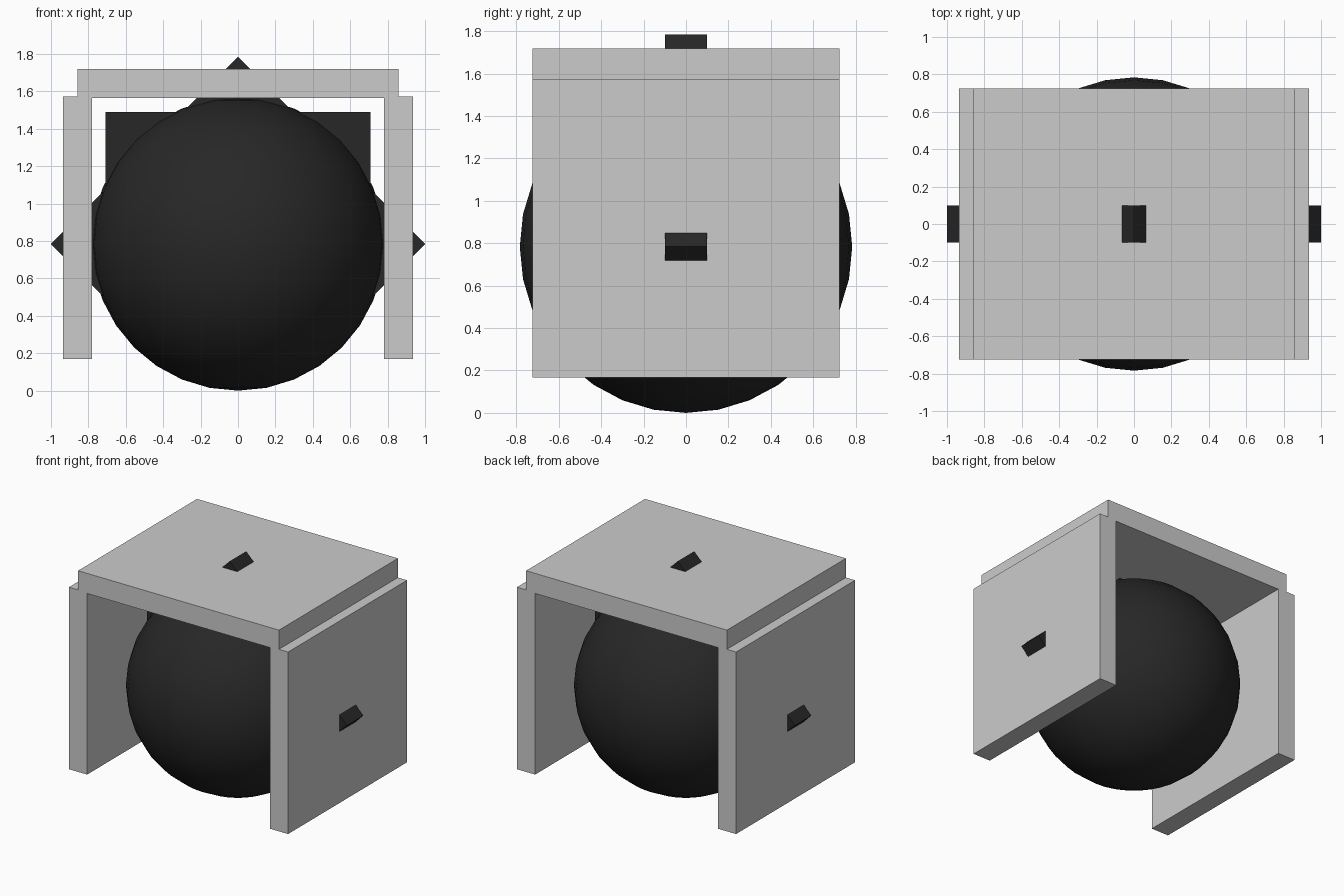
import bpy, bmesh
from math import radians
from mathutils import Matrix, Vector

cube = bpy.data.objects.get("Cube")
if cube:
    bpy.data.objects.remove(cube, do_unlink=True)

CENTRE = 0.784  # height of the ball's centre, also its radius


def material(name, value):
    mat = bpy.data.materials.new(name)
    mat.use_nodes = True
    colour = (value, value, value, 1)
    mat.diffuse_color = colour
    mat.node_tree.nodes["Principled BSDF"].inputs["Base Color"].default_value = colour
    return mat


light_grey = material("light grey", 0.6)
charcoal = material("charcoal", 0.02)


def add_object(name, bm, mat):
    mesh = bpy.data.meshes.new(name)
    bm.to_mesh(mesh)
    bm.free()
    mesh.materials.append(mat)
    obj = bpy.data.objects.new(name, mesh)
    bpy.context.collection.objects.link(obj)
    return obj


def box(name, low, high, mat, turn=None):
    low, high = Vector(low), Vector(high)
    bm = bmesh.new()
    bmesh.ops.create_cube(bm, size=1)
    bmesh.ops.scale(bm, vec=high - low, verts=bm.verts)
    bmesh.ops.translate(bm, vec=(low + high) / 2, verts=bm.verts)
    if turn is not None:
        bm.transform(turn)
    return add_object(name, bm, mat)


# Ball
bm = bmesh.new()
bmesh.ops.create_uvsphere(bm, u_segments=32, v_segments=16, radius=CENTRE)
bmesh.ops.translate(bm, vec=(0, 0, CENTRE), verts=bm.verts)
for face in bm.faces:
    face.smooth = True
add_object("ball", bm, charcoal)

# Top and side panels
box("top_panel", (-0.857, -0.725, 1.565), (0.857, 0.725, 1.72), light_grey)
box("left_panel", (0.78, -0.725, 0.168), (0.935, 0.725, 1.572), light_grey)
box("right_panel", (-0.935, -0.725, 0.168), (-0.78, 0.725, 1.572), light_grey)

# Square teeth fanned over the upper half, each with one corner pointing out
side = 0.5 ** 0.5
for i in range(5):
    turn = Matrix.Translation((0, 0, CENTRE)) @ Matrix.Rotation(radians(45 - 45 * i), 4, "Y")
    box(f"tooth_{i + 1}", (0, -0.1, 0), (side, 0.1, side), charcoal, turn)
